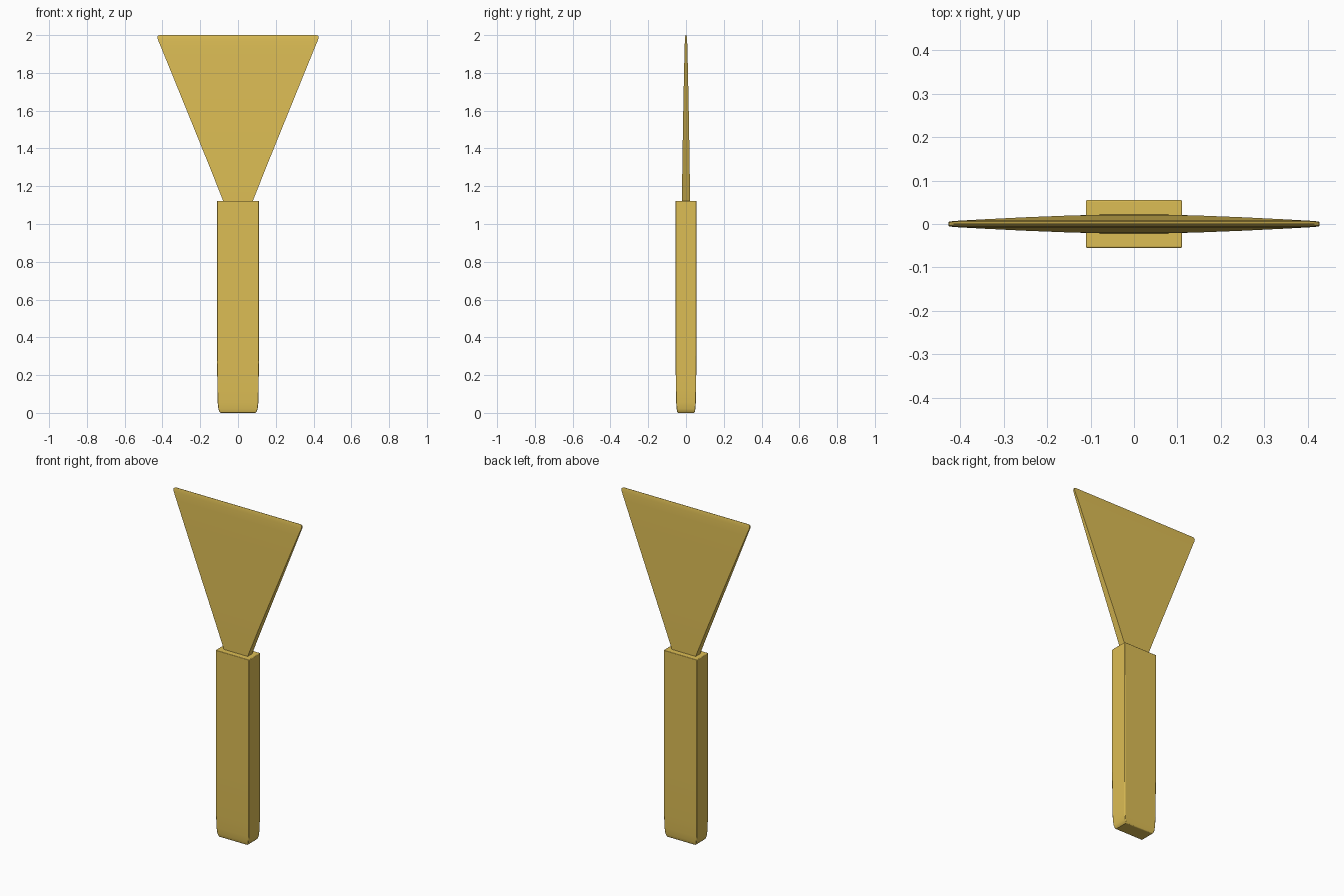
import bpy, bmesh, math

if "Cube" in bpy.data.objects:
    bpy.data.objects.remove(bpy.data.objects["Cube"])

mat = bpy.data.materials.new("golden_yellow")
mat.diffuse_color = (0.72, 0.51, 0.09, 1)
mat.use_nodes = True
mat.node_tree.nodes["Principled BSDF"].inputs["Base Color"].default_value = mat.diffuse_color


def loft(name, sections, bevel):
    """Stack rectangles given as (z, half width x, half depth y) into a closed solid."""
    bm = bmesh.new()
    rings = [[bm.verts.new((sx * hx, sy * hy, z))
              for sx, sy in ((-1, -1), (1, -1), (1, 1), (-1, 1))]
             for z, hx, hy in sections]
    for a, b in zip(rings, rings[1:]):
        for i in range(4):
            j = (i + 1) % 4
            bm.faces.new((a[i], a[j], b[j], b[i]))
    bm.faces.new(rings[0][::-1])
    bm.faces.new(rings[-1])
    bmesh.ops.recalc_face_normals(bm, faces=bm.faces)
    me = bpy.data.meshes.new(name)
    bm.to_mesh(me)
    bm.free()
    me.materials.append(mat)
    ob = bpy.data.objects.new(name, me)
    bpy.context.collection.objects.link(ob)
    if bevel:
        mod = ob.modifiers.new("soft_edges", "BEVEL")
        mod.width = bevel
        mod.segments = 2
        mod.limit_method = "ANGLE"
        mod.angle_limit = math.radians(50)
    bpy.ops.object.select_all(action="DESELECT")
    ob.select_set(True)
    bpy.context.view_layer.objects.active = ob
    bpy.ops.object.shade_smooth_by_angle(angle=math.radians(35))
    return ob


# Handle: rectangular bar with a rounded butt end
loft("handle", [
    (0.0, 0.092, 0.044),
    (0.007, 0.099, 0.047),
    (0.022, 0.104, 0.050),
    (0.055, 0.108, 0.052),
    (0.13, 0.1095, 0.054),
    (0.40, 0.111, 0.055),
    (1.123, 0.111, 0.055),
], 0.003)

# Blade: flaring flat wedge, thinning to the edge, with rounded tip corners
loft("blade", [
    (1.105, 0.072, 0.0215),
    (1.30, 0.149, 0.0195),
    (1.55, 0.2505, 0.0155),
    (1.80, 0.352, 0.0105),
    (1.93, 0.405, 0.0075),
    (1.973, 0.423, 0.006),
    (1.984, 0.427, 0.005),
    (1.993, 0.4265, 0.0038),
    (1.998, 0.421, 0.0025),
    (2.0, 0.412, 0.0012),
], 0)
